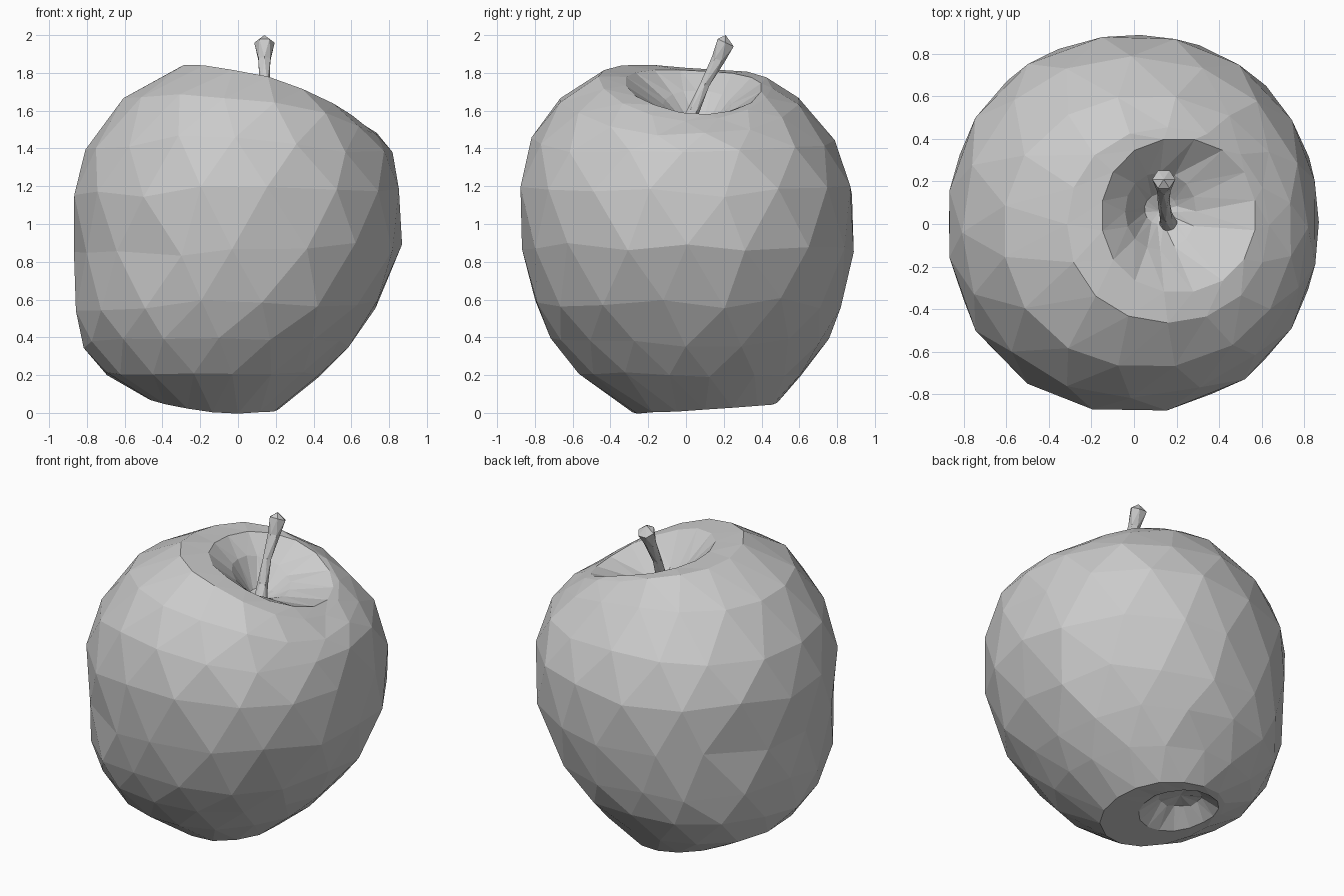
import bpy, bmesh, math, random
from mathutils import Vector

random.seed(4)
if "Cube" in bpy.data.objects:
    bpy.data.objects.remove(bpy.data.objects["Cube"], do_unlink=True)

grey = bpy.data.materials.new("plain grey")
grey.use_nodes = True
grey.diffuse_color = (0.6, 0.6, 0.6, 1)
grey.node_tree.nodes["Principled BSDF"].inputs["Base Color"].default_value = (0.6, 0.6, 0.6, 1)


def skin(name, rings, start, end):
    """Join staggered rings into a closed, triangulated, flat-faced object."""
    bm = bmesh.new()
    loops = [[bm.verts.new(p) for p in ring] for ring in rings]
    for k, (a, b) in enumerate(zip(loops, loops[1:])):
        n = len(a)
        for i in range(n):
            j = (i + 1) % n
            if k % 2 == 0:
                bm.faces.new((a[i], a[j], b[i]))
                bm.faces.new((a[j], b[j], b[i]))
            else:
                bm.faces.new((a[i], a[j], b[j]))
                bm.faces.new((a[i], b[j], b[i]))
    for loop, tip in ((loops[0], start), (loops[-1], end)):
        centre = bm.verts.new(tip)
        for i in range(len(loop)):
            bm.faces.new((loop[i], loop[(i + 1) % len(loop)], centre))
    bmesh.ops.recalc_face_normals(bm, faces=bm.faces)
    mesh = bpy.data.meshes.new(name)
    bm.to_mesh(mesh)
    bm.free()
    mesh.materials.append(grey)
    obj = bpy.data.objects.new(name, mesh)
    bpy.context.collection.objects.link(obj)
    return obj


def fruit_ring(k, x0, x1, y0, y1, z_left, z_mid, z_right, wobble, lean=0):
    """Lopsided oval that tilts and bends along x; lean lifts its front."""
    pts, sides = [], 16
    for i in range(sides):
        a = (i + 0.5 * (k % 2) + random.uniform(-1, 1) * wobble * 4) * math.tau / sides
        c, s = math.cos(a), math.sin(a)
        bulge = 1.01 + 0.02 * math.sin(2 * a) ** 2
        x = (x0 + x1) / 2 + (x1 - x0) / 2 * c * bulge
        y = (y0 + y1) / 2 + (y1 - y0) / 2 * s * bulge
        z = z_mid + (z_right - z_left) / 2 * c + ((z_left + z_right) / 2 - z_mid) * c * c
        pts.append((x, y, z - lean * s + random.uniform(-1, 1) * wobble))
    return pts


# Fruit body, from the hollow underneath, up the outside, into the stem hollow
profile = [
    (-0.32, -0.06, 0.08, 0.32, 0.14, 0.13, 0.12, 0.01),
    (-0.42, 0.04, -0.05, 0.42, 0.07, 0.04, 0.03, 0.005, -0.015),
    (-0.48, 0.21, -0.28, 0.48, 0.08, 0.03, 0.02, 0.003, -0.025),
    (-0.70, 0.43, -0.57, 0.61, 0.20, 0.21, 0.20, 0.015),
    (-0.81, 0.58, -0.71, 0.75, 0.36, 0.39, 0.36, 0.02),
    (-0.86, 0.74, -0.80, 0.82, 0.57, 0.58, 0.58, 0.03),
    (-0.86, 0.86, -0.86, 0.88, 0.86, 0.86, 0.89, 0.03),
    (-0.87, 0.86, -0.88, 0.88, 1.15, 1.18, 1.16, 0.03),
    (-0.80, 0.81, -0.81, 0.78, 1.40, 1.45, 1.36, 0.025),
    (-0.61, 0.74, -0.67, 0.60, 1.65, 1.65, 1.47, 0.015, 0.01),
    (-0.31, 0.63, -0.46, 0.45, 1.83, 1.75, 1.55, 0.006, 0.025),
    (-0.15, 0.57, -0.32, 0.40, 1.81, 1.74, 1.585, 0.006, 0.02),
    (-0.04, 0.29, -0.12, 0.24, 1.70, 1.63, 1.55, 0.01),
    (0.05, 0.20, 0.00, 0.14, 1.52, 1.52, 1.51, 0.005),
]
rings = [fruit_ring(k, *row) for k, row in enumerate(profile)]
skin("fruit_body", rings, (-0.19, 0.20, 0.14), (0.12, 0.06, 1.49))

# Stem, leaning back and flaring at its cut end
path = [((0.17, -0.02, 1.47), 0.05), ((0.15, 0.04, 1.60), 0.032),
        ((0.14, 0.10, 1.74), 0.028), ((0.14, 0.17, 1.87), 0.036),
        ((0.14, 0.21, 1.96), 0.054)]
axis = Vector((0, 0.42, 0.9)).normalized()
side = Vector((1, 0, 0))
up = axis.cross(side)
stem = []
for k, (centre, r) in enumerate(path):
    turn = [math.tau * (i + 0.5 * (k % 2)) / 6 for i in range(6)]
    stem.append([Vector(centre) + side * r * math.cos(a) + up * r * math.sin(a) for a in turn])
skin("stem", stem, (0.17, -0.03, 1.45), (0.14, 0.21, 2.0))
